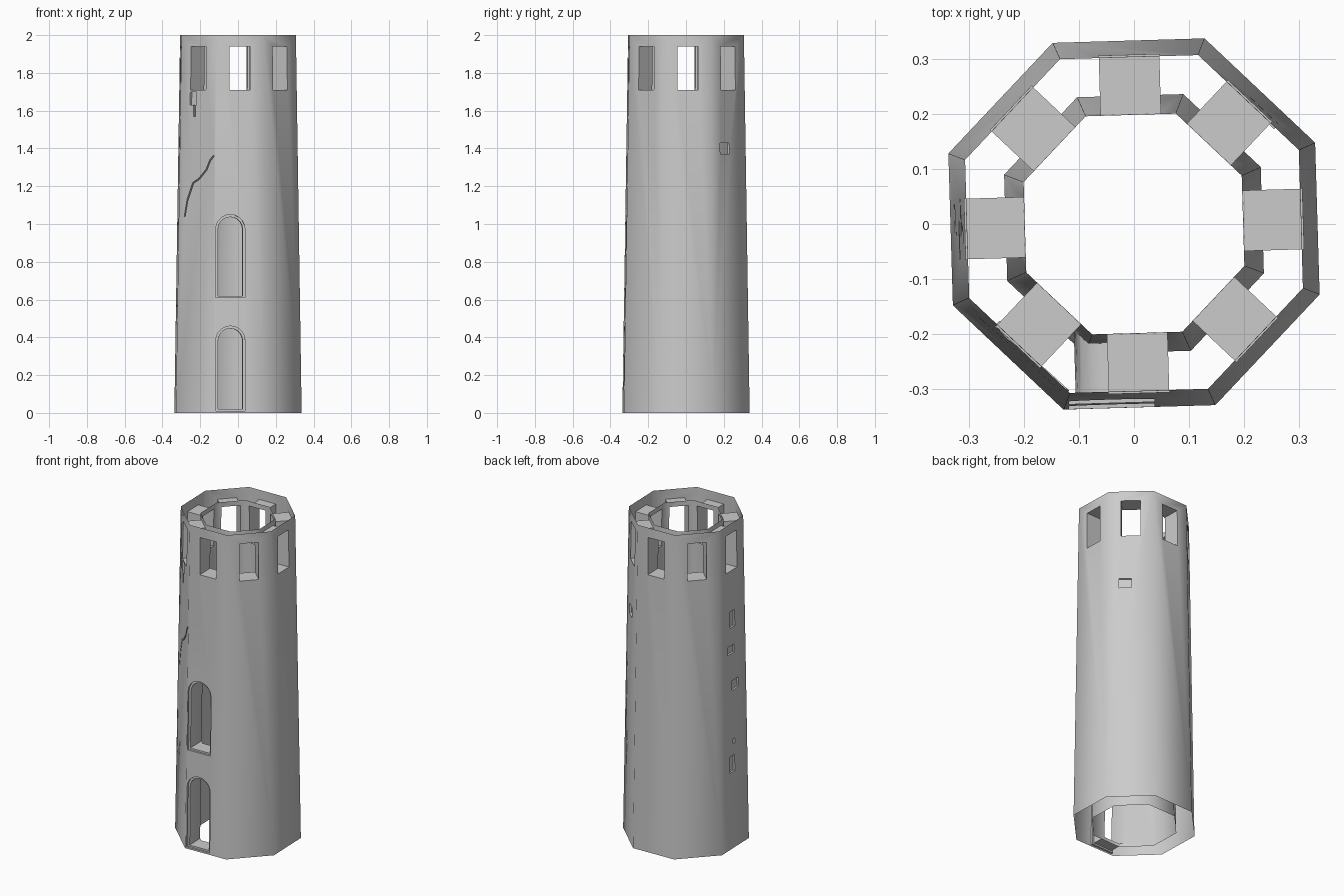
import bpy, bmesh
from math import cos, sin, pi, radians

cube = bpy.data.objects.get("Cube")
if cube:
    bpy.data.objects.remove(cube, do_unlink=True)

TURN = radians(1.7)          # the whole tower is turned slightly
BASE, TAPER = 0.333, 0.015   # outer face distance at the ground, loss per unit height

stone = bpy.data.materials.new("grey stone")
stone.use_nodes = True
colour = (0.6, 0.6, 0.6, 1)
stone.diffuse_color = colour
stone.node_tree.nodes["Principled BSDF"].inputs["Base Color"].default_value = colour


def add_object(name, bm):
    bm.normal_update()
    bmesh.ops.recalc_face_normals(bm, faces=bm.faces[:])
    if bm.calc_volume(signed=True) < 0:
        bmesh.ops.reverse_faces(bm, faces=bm.faces[:])
    mesh = bpy.data.meshes.new(name)
    bm.to_mesh(mesh)
    bm.free()
    obj = bpy.data.objects.new(name, mesh)
    bpy.context.scene.collection.objects.link(obj)
    return obj


def octagon(bm, apothem, z):
    r = apothem / cos(pi / 8)
    angles = [TURN + pi / 8 + i * pi / 4 for i in range(8)]
    return [bm.verts.new((r * cos(a), r * sin(a), z)) for a in angles]


def prism(name, outline, side, depth):
    """Cutter with a (sideways, height) outline, sunk into one of the eight sides."""
    a = TURN + side * pi / 4
    bm = bmesh.new()
    loops = []
    for offset in (-depth, 0.05):
        loop = []
        for u, z in outline:
            d = BASE - TAPER * z + offset
            loop.append(bm.verts.new((d * cos(a) - u * sin(a), d * sin(a) + u * cos(a), z)))
        loops.append(loop)
    inner, outer = loops
    bm.faces.new(inner[::-1])
    bm.faces.new(outer)
    for i in range(len(inner)):
        j = (i + 1) % len(inner)
        bm.faces.new((inner[i], inner[j], outer[j], outer[i]))
    obj = add_object(name, bm)
    obj.hide_render = True
    return obj


def box(u, z, w, h):
    return [(u - w / 2, z), (u + w / 2, z), (u + w / 2, z + h), (u - w / 2, z + h)]


def arch(u, z, w, h):
    r = w / 2
    curve = [(u + r * cos(i * pi / 10), z + h - r + r * sin(i * pi / 10)) for i in range(11)]
    return [(u - r, z), (u + r, z)] + curve


# Double tower wall: outer and inner octagonal shells
bm = bmesh.new()
rings = [octagon(bm, BASE, 0), octagon(bm, BASE - 2 * TAPER, 2),
         octagon(bm, 0.198, 1.97), octagon(bm, 0.233, 0)]
for k in range(4):
    low, high = rings[k], rings[(k + 1) % 4]
    for i in range(8):
        j = (i + 1) % 8
        bm.faces.new((low[i], low[j], high[j], high[i]))
tower = add_object("tower_wall", bm)
tower.data.materials.append(stone)

# Belfry windows, one on each side
cutters = [prism("belfry_window", box(0, 1.71, 0.11, 0.23), s, 0.15) for s in range(8)]

# Arched door and window, each with a stepped frame
for z, h in ((0.01, 0.45), (0.61, 0.44)):
    cutters.append(prism("arch_frame", arch(-0.05, z, 0.155, h), 6, 0.012))
    cutters.append(prism("arch_opening", arch(-0.05, z + 0.01, 0.13, h - 0.023), 6, 0.16))

# Missing bricks: (side, sideways, height, width, tall)
bricks = [(4, 0.0, 1.36, 0.05, 0.1), (4, -0.02, 1.2, 0.07, 0.05),
          (4, 0.02, 0.97, 0.07, 0.06), (4, 0.0, 0.64, 0.02, 0.03),
          (4, -0.02, 0.47, 0.05, 0.1), (1, -0.032, 1.37, 0.07, 0.06),
          (5, -0.035, 1.63, 0.045, 0.07), (5, -0.025, 1.57, 0.015, 0.07)]
for s, u, z, w, h in bricks:
    cutters.append(prism("missing_brick", box(u, z, w, h), s, 0.012))

# Crack climbing the front right side, from (x, height) points
points = [(-0.285, 1.04), (-0.27, 1.13), (-0.24, 1.22), (-0.21, 1.24),
          (-0.17, 1.29), (-0.15, 1.34), (-0.13, 1.365)]
path = [((x + 0.686 * (BASE - TAPER * z)) / 0.728, z) for x, z in points]
edge = [(u + 0.006, z - 0.006) for u, z in reversed(path)]
cutters.append(prism("crack", path + edge, 5, 0.012))

# Cut all openings out of the wall
for c in cutters:
    mod = tower.modifiers.new("cut", 'BOOLEAN')
    mod.operation = 'DIFFERENCE'
    mod.solver = 'EXACT'
    mod.object = c
graph = bpy.context.evaluated_depsgraph_get()
cut_mesh = bpy.data.meshes.new_from_object(tower.evaluated_get(graph))
tower.modifiers.clear()
tower.data = cut_mesh
for c in cutters:
    bpy.data.objects.remove(c, do_unlink=True)

# Leave the gap between the shells open at the top and the foot
bm = bmesh.new()
bm.from_mesh(cut_mesh)
caps = [f for f in bm.faces
        if all(v.co.z > 1.96 for v in f.verts) or all(v.co.z < 0.001 for v in f.verts)]
bmesh.ops.delete(bm, geom=caps, context='FACES')
bm.to_mesh(cut_mesh)
bm.free()

bpy.ops.object.select_all(action='DESELECT')
tower.select_set(True)
bpy.context.view_layer.objects.active = tower
bpy.ops.object.shade_smooth_by_angle(angle=radians(50))
